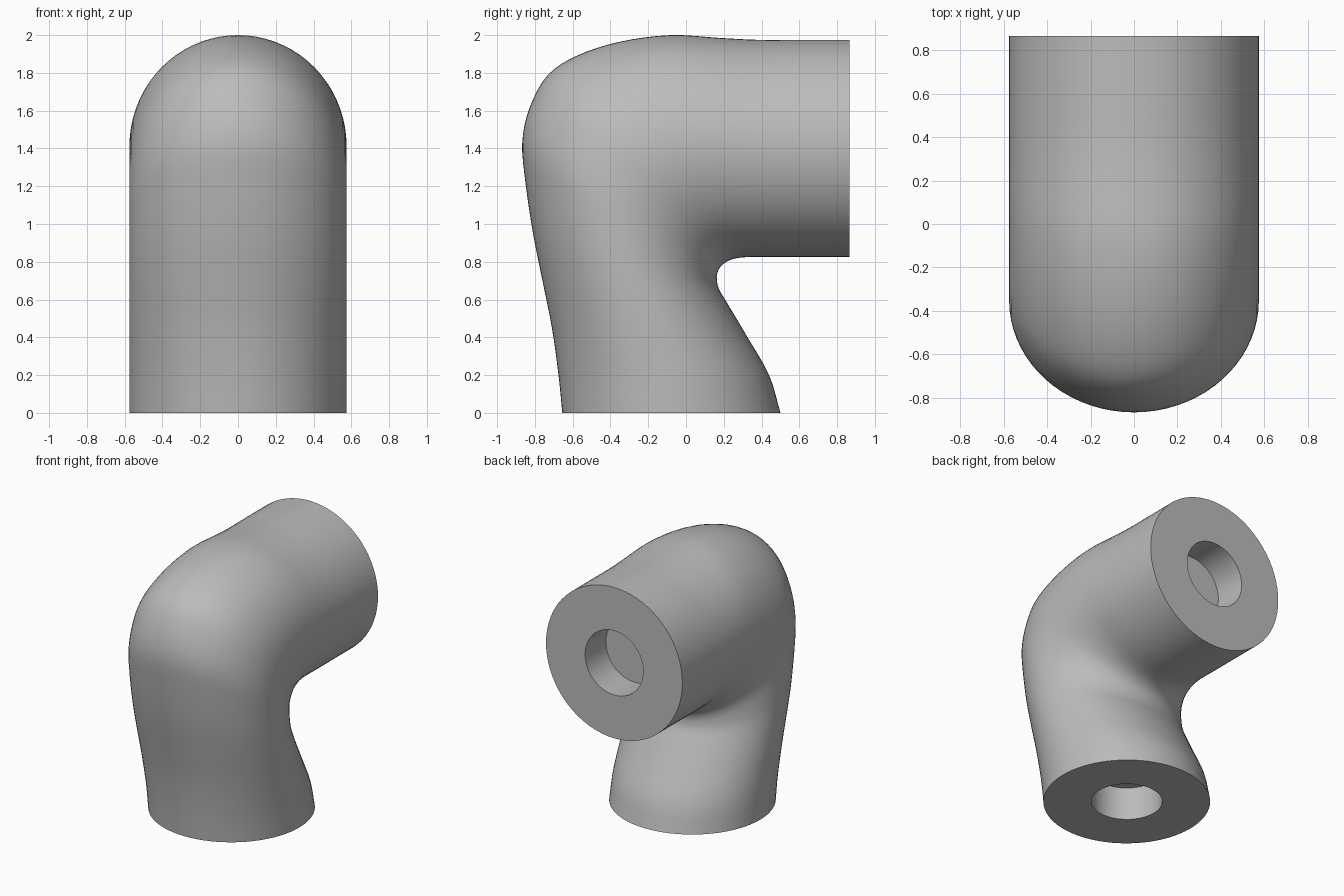
import bpy, bmesh, math
from mathutils import Vector

cube = bpy.data.objects.get("Cube")
if cube:
    bpy.data.objects.remove(cube)

SIDES = 72
RADIUS = 0.575
BORE = 0.245
DEPTH = 0.25
STEPS = 4

# Elbow stations: (y, z) on the outer bend, (y, z) on the inner bend
STATIONS = [
    (-.655, 0, .5, 0), (-.675, .2, .44, .2), (-.71, .45, .32, .41),
    (-.76, .7, .225, .57), (-.81, .95, .175, .655), (-.85, 1.22, .163, .71),
    (-.867, 1.43, .167, .743), (-.83, 1.61, .178, .767), (-.735, 1.785, .195, .786),
    (-.58, 1.89, .22, .803), (-.35, 1.965, .25, .815), (-.08, 2, .29, .822),
    (.18, 1.985, .34, .825), (.38, 1.975, .42, .825), (.6, 1.975, .6, .825),
    (.865, 1.975, .865, .825),
]


def smooth_stations(points):
    """Catmull-Rom curve through the stations."""
    pts = [Vector(p) for p in points]
    pts = [pts[0] * 2 - pts[1]] + pts + [pts[-1] * 2 - pts[-2]]
    out = []
    for a, b, c, d in zip(pts, pts[1:], pts[2:], pts[3:]):
        for i in range(STEPS):
            t = i / STEPS
            out.append(b + (c - a) * t / 2 + (a * 2 - b * 5 + c * 4 - d) * t**2 / 2
                       + (b * 3 - a - c * 3 + d) * t**3 / 2)
    return out + [pts[-2]]


def ring(bm, centre, half_axis, width):
    """Ellipse with one half axis in the side plane and the other along x."""
    angles = [math.tau * i / SIDES for i in range(SIDES)]
    return [bm.verts.new(centre + half_axis * math.cos(a) + Vector((width * math.sin(a), 0, 0)))
            for a in angles]


bm = bmesh.new()
up, back = Vector((0, 0, 1)), Vector((0, 1, 0))
rings = []

# Blind hole in the foot
foot = Vector((0, (STATIONS[0][0] + STATIONS[0][2]) / 2, 0))
for height in (DEPTH, 0):
    rings.append(ring(bm, foot + up * height, -back * BORE, BORE))

# Outer skin
for oy, oz, iy, iz in smooth_stations(STATIONS):
    outer, inner = Vector((0, oy, oz)), Vector((0, iy, iz))
    rings.append(ring(bm, (outer + inner) / 2, (outer - inner) / 2, RADIUS))

# Blind hole in the rear face
rear = Vector((0, .865, 1.4))
for inset in (0, DEPTH):
    rings.append(ring(bm, rear - back * inset, up * BORE, BORE))

for a, b in zip(rings, rings[1:]):
    for i in range(SIDES):
        j = (i + 1) % SIDES
        bm.faces.new((a[i], a[j], b[j], b[i]))
bm.faces.new(rings[0])
bm.faces.new(rings[-1])
bmesh.ops.recalc_face_normals(bm, faces=bm.faces[:])

mesh = bpy.data.meshes.new("elbow_pipe")
bm.to_mesh(mesh)
bm.free()
elbow = bpy.data.objects.new("elbow_pipe", mesh)
bpy.context.collection.objects.link(elbow)

# Plain grey
grey = bpy.data.materials.new("plain_grey")
grey.use_nodes = True
colour = (0.5, 0.5, 0.5, 1)
grey.diffuse_color = colour
grey.node_tree.nodes["Principled BSDF"].inputs["Base Color"].default_value = colour
mesh.materials.append(grey)

bpy.ops.object.select_all(action="DESELECT")
elbow.select_set(True)
bpy.context.view_layer.objects.active = elbow
bpy.ops.object.shade_smooth_by_angle(angle=math.radians(35))
